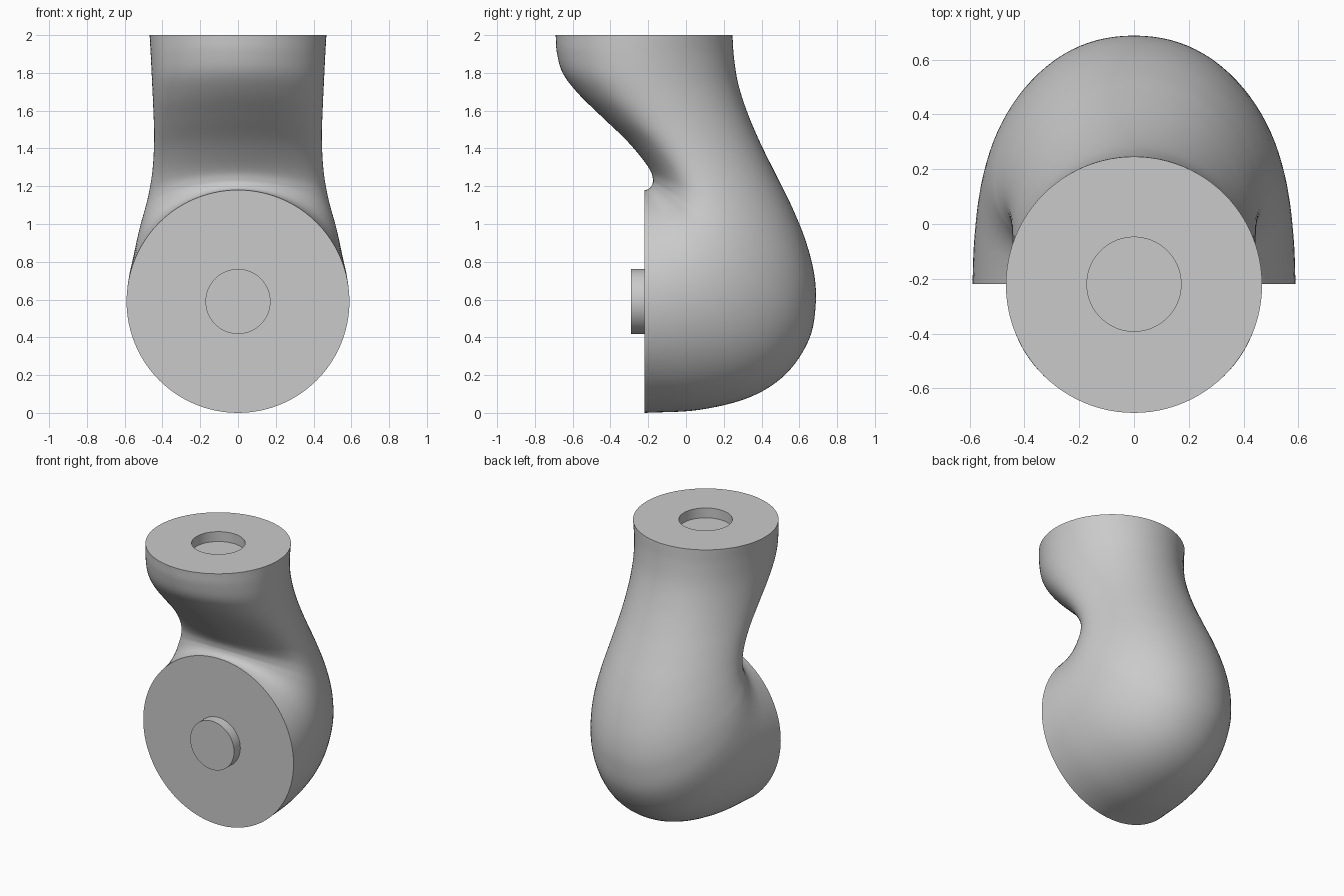
import bpy, bmesh, math
from mathutils import Vector

if "Cube" in bpy.data.objects:
    bpy.data.objects.remove(bpy.data.objects["Cube"], do_unlink=True)

SEGMENTS = 96
STEPS = 6          # interpolated rings between control sections
FACE_Y = -0.22     # plane of the front disc, also the axis of the top disc
HUB_Z = 0.59
PIN_R = 0.172
GREY = (0.59, 0.59, 0.59, 1)

grey = bpy.data.materials.new("plain grey")
grey.use_nodes = True
grey.diffuse_color = GREY
grey.node_tree.nodes["Principled BSDF"].inputs["Base Color"].default_value = GREY

# Sections of the bent limb: inner y, inner z, outer y, outer z, half width
sections = [
    (-0.69, 2.00, 0.246, 2.00, 0.468),
    (-0.684, 1.91, 0.254, 1.88, 0.462),
    (-0.653, 1.80, 0.277, 1.74, 0.456),
    (-0.572, 1.692, 0.325, 1.59, 0.450),
    (-0.45, 1.572, 0.393, 1.43, 0.445),
    (-0.322, 1.45, 0.472, 1.27, 0.446),
    (-0.235, 1.35, 0.552, 1.11, 0.456),
    (-0.187, 1.28, 0.627, 0.93, 0.475),
    (-0.175, 1.235, 0.676, 0.75, 0.498),
    (-0.178, 1.212, 0.687, 0.58, 0.520),
    (-0.185, 1.198, 0.652, 0.39, 0.540),
    (-0.192, 1.190, 0.53, 0.207, 0.558),
    (-0.200, 1.185, 0.34, 0.084, 0.573),
    (-0.210, 1.181, 0.07, 0.016, 0.585),
    (FACE_Y, 1.18, FACE_Y, 0.0, 0.59),
]


def smooth_path(points, steps):
    """Catmull-Rom interpolation through the control sections."""
    pts = [Vector(p) for p in points]
    pts = [2 * pts[0] - pts[1]] + pts + [2 * pts[-1] - pts[-2]]
    result = []
    for a, b, c, d in zip(pts, pts[1:], pts[2:], pts[3:]):
        for i in range(steps):
            t = i / steps
            result.append(0.5 * (2 * b + (c - a) * t + (2 * a - 5 * b + 4 * c - d) * t**2
                                 + (3 * b - a - 3 * c + d) * t**3))
    return result + [pts[-2]]


def ring(section, skew=0.0):
    """Egg-shaped cross-section; skew moves its widest part to the inner side."""
    iy, iz, oy, oz, width = section
    points = []
    for k in range(SEGMENTS):
        a = 2 * math.pi * k / SEGMENTS
        u = (1 - math.cos(a)) / 2 - skew * abs(math.sin(a))**3
        points.append((width * math.sin(a), iy + (oy - iy) * u, iz + (oz - iz) * u))
    return points


def loft(name, rings):
    """Skin a list of rings and close both ends."""
    bm = bmesh.new()
    loops = [[bm.verts.new(p) for p in r] for r in rings]
    for lower, upper in zip(loops, loops[1:]):
        for k in range(SEGMENTS):
            n = (k + 1) % SEGMENTS
            bm.faces.new((lower[k], lower[n], upper[n], upper[k]))
    bm.faces.new(loops[0])
    bm.faces.new(loops[-1])
    bmesh.ops.recalc_face_normals(bm, faces=bm.faces)
    mesh = bpy.data.meshes.new(name)
    bm.to_mesh(mesh)
    bm.free()
    mesh.materials.append(grey)
    obj = bpy.data.objects.new(name, mesh)
    bpy.context.collection.objects.link(obj)
    bpy.ops.object.select_all(action="DESELECT")
    obj.select_set(True)
    bpy.context.view_layer.objects.active = obj
    bpy.ops.object.shade_smooth_by_angle(angle=math.radians(35))


# Limb body, starting from the floor of the round socket in its top
socket = [ring((FACE_Y - PIN_R, z, FACE_Y + PIN_R, z, PIN_R)) for z in (1.93, 2.0)]
path = smooth_path(sections, STEPS)
body = [ring(s, 0.11 * math.sin(math.pi * i / (len(path) - 1))) for i, s in enumerate(path)]
loft("limb_body", socket + body)

# Round peg on the front disc
loft("joint_peg", [ring((y, HUB_Z + PIN_R, y, HUB_Z - PIN_R, PIN_R))
                   for y in (-0.29, FACE_Y + 0.02)])
